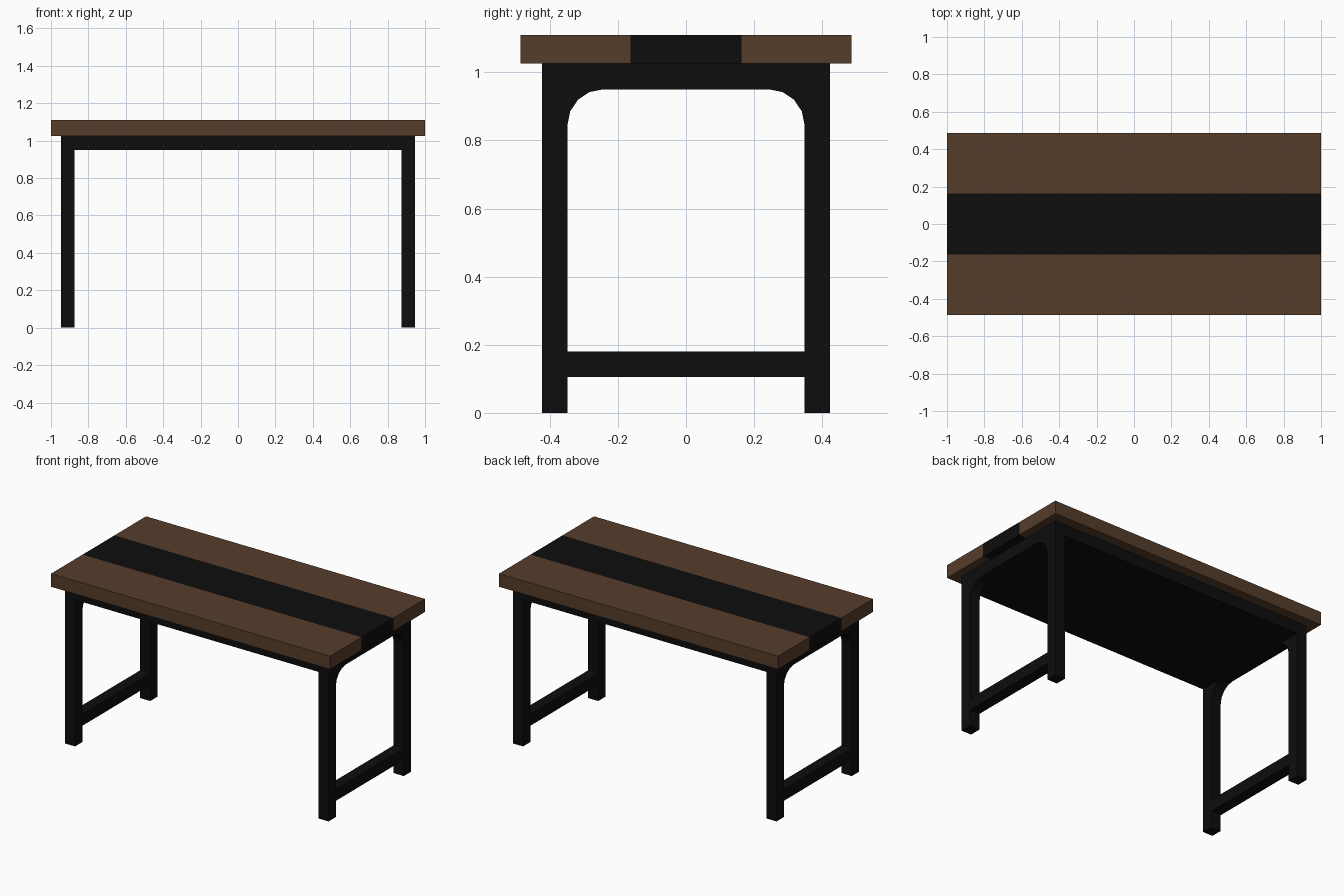
import bpy, bmesh, math

if "Cube" in bpy.data.objects:
    bpy.data.objects.remove(bpy.data.objects["Cube"])


def material(name, rgb):
    m = bpy.data.materials.new(name)
    m.diffuse_color = (*rgb, 1)
    m.use_nodes = True
    m.node_tree.nodes["Principled BSDF"].inputs["Base Color"].default_value = m.diffuse_color
    return m


BROWN = material("brown_wood", (0.093, 0.047, 0.024))
BLACK = material("black_metal", (0.004, 0.004, 0.004))


def finish(bm, name, mat):
    bmesh.ops.recalc_face_normals(bm, faces=bm.faces)
    me = bpy.data.meshes.new(name)
    bm.to_mesh(me)
    bm.free()
    me.materials.append(mat)
    ob = bpy.data.objects.new(name, me)
    bpy.context.collection.objects.link(ob)
    return ob


def box(name, lo, hi, mat):
    bm = bmesh.new()
    bmesh.ops.create_cube(bm, size=1)
    for v in bm.verts:
        v.co = [(a + b) / 2 + c * (b - a) for a, b, c in zip(lo, hi, v.co)]
    return finish(bm, name, mat)


# Main dimensions
X_OUT, X_IN = 0.945, 0.873
Y_OUT, Y_IN = 0.422, 0.348
Z_RAIL, Z_TOP = 0.95, 1.025
R = 0.105


def end_frame(name, side):
    # Arched end frame: one half of the profile, mirrored, then extruded along x
    half = [(Y_OUT, Z_TOP), (Y_OUT, 0), (Y_IN, 0)]
    for i in range(5):
        a = math.radians(22.5 * i)
        half.append((Y_IN - R + R * math.cos(a), Z_RAIL - R + R * math.sin(a)))
    profile = half + [(-y, z) for y, z in reversed(half)]
    bm = bmesh.new()
    face = bm.faces.new([bm.verts.new((side * X_IN, y, z)) for y, z in profile])
    ext = bmesh.ops.extrude_face_region(bm, geom=[face])
    verts = [g for g in ext["geom"] if isinstance(g, bmesh.types.BMVert)]
    bmesh.ops.translate(bm, verts=verts, vec=(side * (X_OUT - X_IN), 0, 0))
    return finish(bm, name, BLACK)


# Legs with arches, and low stretchers at both ends
for side, label in ((-1, "left"), (1, "right")):
    end_frame(label + "_end_frame", side)
    xa, xb = sorted((side * X_IN, side * X_OUT))
    box(label + "_stretcher", (xa, -Y_IN, 0.105), (xb, Y_IN, 0.18), BLACK)

# Slab under the top, joining the two ends
box("support_slab", (-X_IN, -Y_OUT, Z_RAIL), (X_IN, Y_OUT, Z_TOP), BLACK)

# Three-strip table top
for name, y0, y1, mat in (("front_plank", -0.486, -0.163, BROWN),
                          ("centre_strip", -0.163, 0.163, BLACK),
                          ("back_plank", 0.163, 0.486, BROWN)):
    box(name, (-1, y0, Z_TOP), (1, y1, 1.11), mat)
